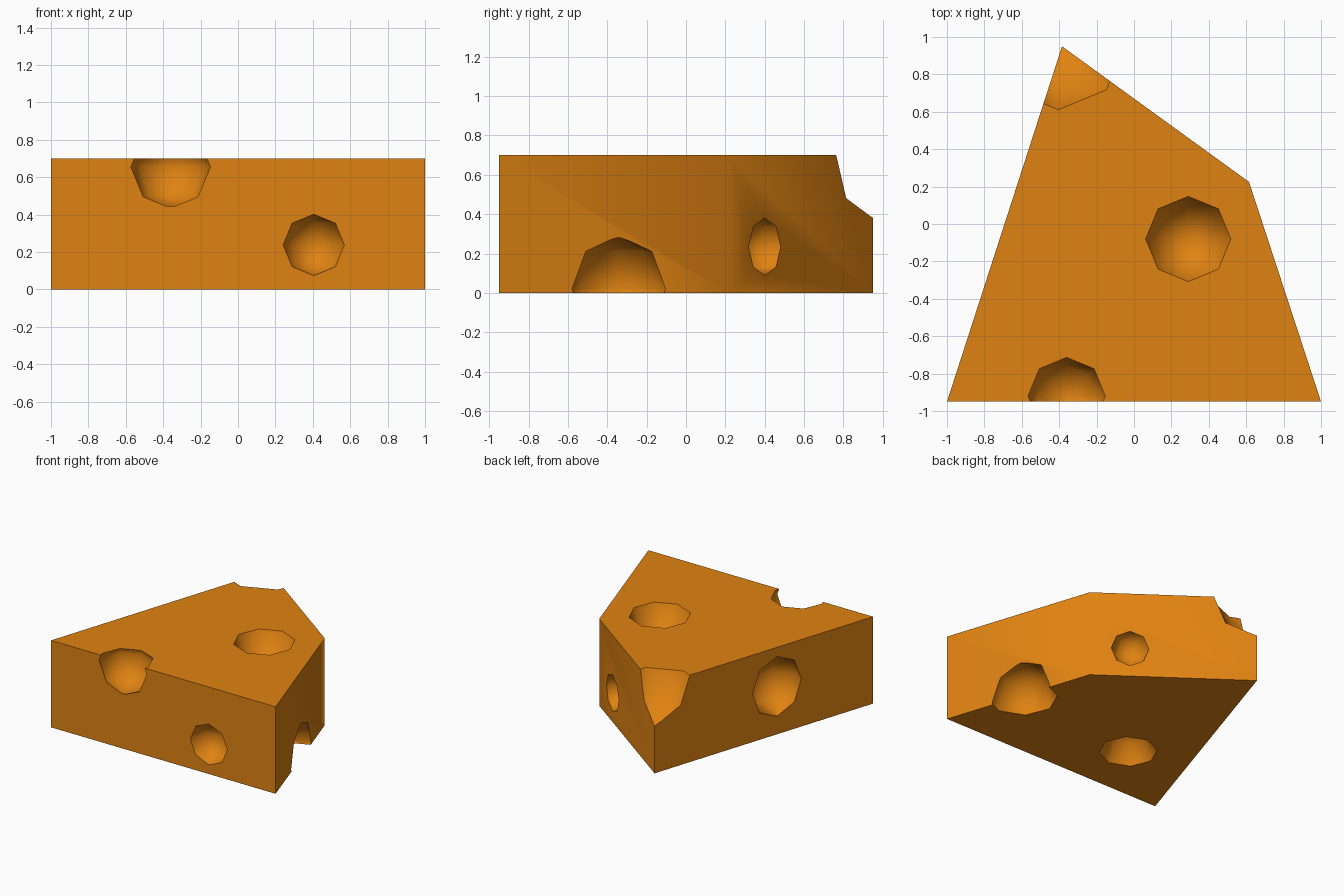
import bpy
import bmesh
import math
from mathutils import Matrix, Vector

cube = bpy.data.objects.get("Cube")
if cube:
    bpy.data.objects.remove(cube, do_unlink=True)

# Single cheese colour
COLOUR = (0.74, 0.225, 0.006, 1.0)
cheese = bpy.data.materials.new("cheese_orange")
cheese.use_nodes = True
cheese.diffuse_color = COLOUR
cheese.node_tree.nodes["Principled BSDF"].inputs["Base Color"].default_value = COLOUR


def make_object(name, bm):
    bmesh.ops.recalc_face_normals(bm, faces=bm.faces)
    mesh = bpy.data.meshes.new(name)
    bm.to_mesh(mesh)
    bm.free()
    mesh.materials.append(cheese)
    obj = bpy.data.objects.new(name, mesh)
    bpy.context.collection.objects.link(obj)
    return obj


# Wedge: a four-sided outline pulled up to the slab height
HEIGHT = 0.7
OUTLINE = [(-1, -0.95), (1, -0.95), (0.615, 0.225), (-0.385, 0.95)]
bm = bmesh.new()
base = bm.faces.new([bm.verts.new((x, y, 0)) for x, y in OUTLINE])
top = bmesh.ops.extrude_face_region(bm, geom=[base])["geom"]
bmesh.ops.translate(bm, vec=(0, 0, HEIGHT),
                    verts=[v for v in top if isinstance(v, bmesh.types.BMVert)])
wedge = make_object("cheese_wedge", bm)

# Holes: centre and radius of each low-poly ball scooped out
HOLES = {
    "top_hole": ((0.29, -0.08, HEIGHT), 0.228),
    "front_rim_hole": ((-0.36, -0.92, 0.655), 0.225),
    "front_hole": ((0.405, -0.95, 0.238), 0.164),
    "left_base_hole": ((0.78, -0.35, 0.02), 0.27),
    "back_hole": ((0.373, 0.4, 0.235), 0.146),
    "tip_scoop": ((-0.405, 0.975, 0.755), 0.387),
    "right_hole": ((-0.73, -0.115, 0.385), 0.24),
    "bottom_hole": ((-0.33, -0.46, 0), 0.217),
}

bpy.context.view_layer.objects.active = wedge
for name, (centre, radius) in HOLES.items():
    bm = bmesh.new()
    bmesh.ops.create_uvsphere(bm, u_segments=8, v_segments=4, radius=radius,
                              matrix=Matrix.Translation(Vector(centre)))
    cutter = make_object(name, bm)
    cutter.hide_render = True
    cut = wedge.modifiers.new(name, "BOOLEAN")
    cut.operation = "DIFFERENCE"
    cut.solver = "EXACT"
    cut.object = cutter
    bpy.ops.object.modifier_apply(modifier=name)
    bpy.data.objects.remove(cutter, do_unlink=True)

# Soft hole interiors, crisp rims
bpy.ops.object.select_all(action="DESELECT")
wedge.select_set(True)
bpy.ops.object.shade_smooth_by_angle(angle=math.radians(50))
